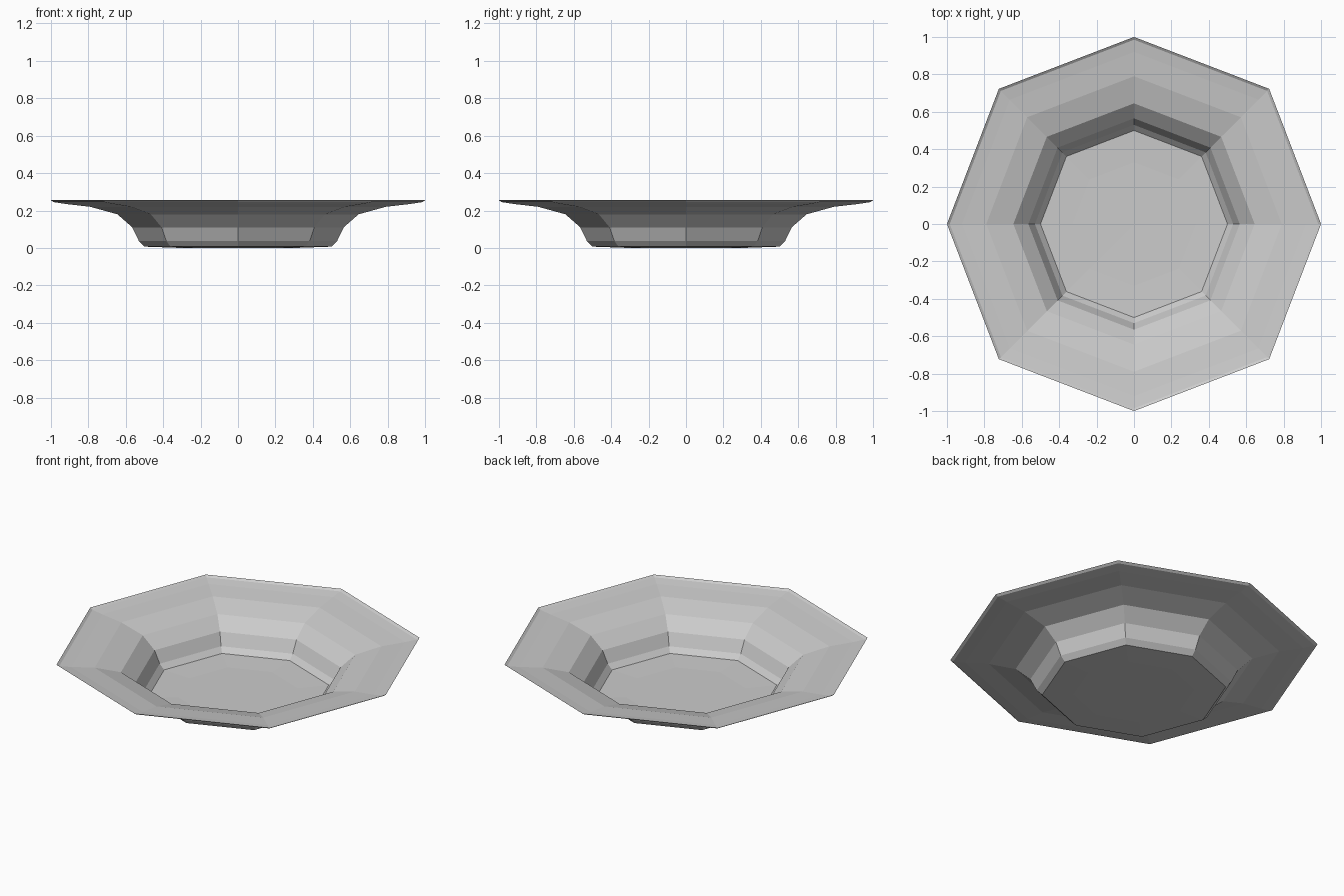
import bpy, bmesh, math

if "Cube" in bpy.data.objects:
    bpy.data.objects.remove(bpy.data.objects["Cube"])

SIDES = 8
# Bowl profile: (radius, height) from base to rim
profile = [(0.33, 0.001), (0.50, 0.007), (0.53, 0.037), (0.565, 0.11), (0.645, 0.18),
           (0.79, 0.22), (0.92, 0.235), (0.985, 0.245), (1.0, 0.255)]

bm = bmesh.new()
rings = []
for r, z in profile:
    ring = []
    for i in range(SIDES):
        a = i * math.tau / SIDES
        k = 1.0 if i % 2 == 0 else 1.022   # diagonal corners sit slightly further out
        ring.append(bm.verts.new((r * k * math.cos(a), r * k * math.sin(a), z)))
    rings.append(ring)

# Sloping wall bands
for lo, hi in zip(rings, rings[1:]):
    for i in range(SIDES):
        j = (i + 1) % SIDES
        bm.faces.new((lo[i], lo[j], hi[j], hi[i]))

# Closed base
center = bm.verts.new((0, 0, 0))
for i in range(SIDES):
    bm.faces.new((center, rings[0][(i + 1) % SIDES], rings[0][i]))

# Normals point to the inside of the dish
bmesh.ops.recalc_face_normals(bm, faces=bm.faces)
bm.normal_update()
if center.normal.z < 0:
    bmesh.ops.reverse_faces(bm, faces=bm.faces)

mesh = bpy.data.meshes.new("octagonal_dish")
bm.to_mesh(mesh)
bm.free()
bpy.context.collection.objects.link(bpy.data.objects.new("octagonal_dish", mesh))
